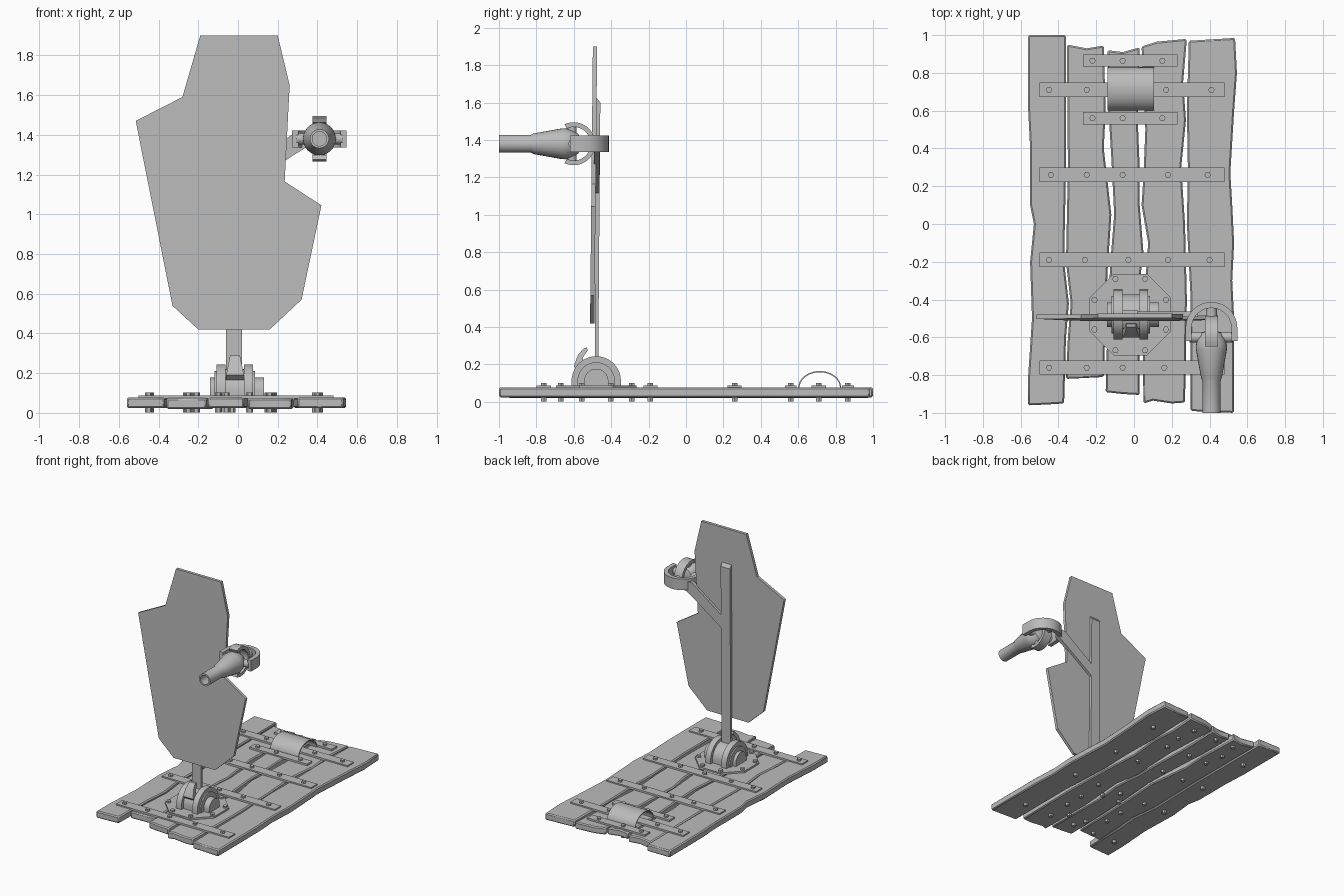
import bpy, bmesh, math
from math import sin, cos, pi

if "Cube" in bpy.data.objects:
    bpy.data.objects.remove(bpy.data.objects["Cube"])

grey = bpy.data.materials.new("plain_grey")
grey.diffuse_color = (0.5, 0.5, 0.5, 1)
grey.use_nodes = True
grey.node_tree.nodes["Principled BSDF"].inputs["Base Color"].default_value = grey.diffuse_color


def finish(name, bm, bevel=0.0):
    bmesh.ops.remove_doubles(bm, verts=bm.verts, dist=1e-5)
    bmesh.ops.recalc_face_normals(bm, faces=bm.faces)
    me = bpy.data.meshes.new(name)
    bm.to_mesh(me)
    bm.free()
    me.materials.append(grey)
    me.shade_smooth()
    me.set_sharp_from_angle(angle=math.radians(30))
    ob = bpy.data.objects.new(name, me)
    bpy.context.scene.collection.objects.link(ob)
    if bevel:
        mod = ob.modifiers.new("edge_bevel", 'BEVEL')
        mod.width = bevel
        mod.segments = 1
        mod.limit_method = 'ANGLE'
    return ob


PLANES = {'xy': lambda a, b, c: (a, b, c),
          'xz': lambda a, b, c: (a, c, b),
          'yz': lambda a, b, c: (c, a, b)}


def add_prism(bm, pts, plane, lo, hi):
    f = PLANES[plane]
    bot = [bm.verts.new(f(a, b, lo)) for a, b in pts]
    top = [bm.verts.new(f(a, b, hi)) for a, b in pts]
    bm.faces.new(bot)
    bm.faces.new(top)
    n = len(pts)
    for i in range(n):
        j = (i + 1) % n
        bm.faces.new((bot[i], bot[j], top[j], top[i]))


def prism(name, pts, plane, lo, hi, bevel=0.0):
    bm = bmesh.new()
    add_prism(bm, pts, plane, lo, hi)
    return finish(name, bm, bevel)


def box(name, x0, x1, y0, y1, z0, z1, bevel=0.0):
    return prism(name, [(x0, y0), (x1, y0), (x1, y1), (x0, y1)], 'xy', z0, z1, bevel)


def arc(cx, cy, r, a0, a1, n):
    steps = [math.radians(a0 + (a1 - a0) * i / n) for i in range(n + 1)]
    return [(cx + r * cos(t), cy + r * sin(t)) for t in steps]


def lathe_y(name, profile, cx, cz, n=24):
    bm = bmesh.new()
    rings = [[bm.verts.new((cx + r * cos(2 * pi * k / n), y, cz + r * sin(2 * pi * k / n)))
              for k in range(n)] if r else [bm.verts.new((cx, y, cz))] for r, y in profile]
    for a, b in zip(rings, rings[1:]):
        for k in range(n):
            q = [a[k % len(a)], a[(k + 1) % n % len(a)], b[(k + 1) % n % len(b)], b[k % len(b)]]
            bm.faces.new(list(dict.fromkeys(q)))
    return finish(name, bm)


# weathered planks: left edge going down, then right edge going up
planks = {}
planks["plank_1"] = [(-.56, 1), (-.56, .6), (-.55, .4), (-.55, .1), (-.53, 0), (-.55, -.2), (-.54, -.5),
                     (-.56, -.8), (-.56, -.96), (-.45, -.955), (-.37, -.95), (-.36, -.6), (-.345, -.42),
                     (-.37, -.2), (-.36, .3), (-.36, 1)]
planks["plank_2"] = [(-.355, .95), (-.35, .3), (-.36, -.2), (-.335, -.42), (-.35, -.6), (-.36, -.82),
                     (-.16, -.81), (-.15, -.5), (-.14, -.25), (-.12, .05), (-.16, .4), (-.15, .6),
                     (-.16, .945), (-.25, .93)]
planks["plank_3"] = [(-.14, .92), (-.135, .6), (-.12, .35), (-.105, .05), (-.125, -.2), (-.14, -.5),
                     (-.15, -.89), (-.06, -.9), (.03, -.905), (.025, -.35), (.05, -.15), (.03, .1),
                     (.03, .3), (.02, .55), (.03, .935), (-.06, .91)]
planks["plank_4"] = [(.04, .94), (.06, .5), (.05, .25), (.04, .1), (.075, -.1), (.06, -.3), (.045, -.5),
                     (.05, -.95), (.1, -.935), (.2, -.95), (.27, -.945), (.28, -.4), (.27, 0),
                     (.25, .3), (.275, .55), (.26, .75), (.28, .98), (.12, .965)]
planks["plank_5"] = [(.29, .97), (.28, .6), (.285, .3), (.28, 0), (.3, -.4), (.3, -.99), (.53, -1),
                     (.53, -.5), (.52, -.3), (.53, -.1), (.52, .1), (.51, .27), (.53, .6), (.545, .8),
                     (.535, .985)]
for i, (name, pts) in enumerate(planks.items()):
    drop = 0.004 * (i % 2)
    prism(name, pts, 'xy', .024 - drop, .078 - drop, .008)

# metal straps across the planks
bolts = []
for i, (y, xs) in enumerate([(.71, (-.45, -.25, .17, .41)), (.26, (-.44, -.25, -.06, .18, .39)),
                             (-.19, (-.45, -.26, -.03, .18, .40)), (-.76, (-.45, -.25, -.06, .16, .40))]):
    box(f"long_strap_{i + 1}", -.5, .48, y - .038, y + .038, .072, .088)
    bolts += [(x, y) for x in xs]
for i, y in enumerate((.865, .56)):
    box(f"short_strap_{i + 1}", -.27, .23, y - .032, y + .032, .072, .088)
    bolts += [(x, y) for x in (-.22, -.06, .15)]

# heel loop
outer = [(.715 + .115 * cos(t * pi / 20), .075 + .09 * sin(t * pi / 20)) for t in range(21)]
inner = [(.715 + .108 * cos(t * pi / 20), .075 + .083 * sin(t * pi / 20)) for t in range(20, -1, -1)]
prism("strap_loop", outer + inner, 'yz', -.14, .105)

# octagonal base plate
CX, CY = -.02, -.48
prism("octagon_plate", arc(CX, CY, .233, 22.5, 337.5, 7), 'xy', .07, .088)
bolts += arc(CX, CY, .205, 22.5, 337.5, 7)

# hex bolts through the planks
bm = bmesh.new()
for x, y in bolts:
    add_prism(bm, arc(x, y, .017, 0, 300, 5), 'xy', .08, .102)
    add_prism(bm, arc(x, y, .017, 0, 300, 5), 'xy', .002, .03)
finish("bolts", bm)


# hinge: two cheeks, drum, axle and lever
def hump(r):
    return [(CY + r, .08)] + arc(CY, .112, r, 0, 180, 20) + [(CY - r, .08)]


prism("hinge_cheek_left", hump(.132), 'yz', -.108, -.062)
prism("hinge_cheek_right", hump(.132), 'yz', .03, .075)
prism("hinge_drum", hump(.108), 'yz', -.063, .031)
prism("hinge_axle", hump(.065), 'yz', -.142, .132)
prism("hinge_collar", hump(.1), 'yz', -.118, .085)
lever = prism("hinge_lever", [(-.555, .15), (-.6, .19), (-.578, .25), (-.545, .288), (-.53, .29),
                              (-.525, .275), (-.55, .24), (-.555, .19)], 'yz', -.06, .03)
for v in lever.data.vertices:
    v.co.x = -.015 + (v.co.x + .015) * (1 - 4.5 * max(0, v.co.z - .19))

# post and side arm behind the shield
prism("post", [(-.488, .12), (-.47, .12), (-.458, 1.6), (-.485, 1.635)], 'yz', -.06, .02)
prism("side_arm", [(-.02, 1.09), (.26, 1.285), (.34, 1.335), (.34, 1.405), (.27, 1.4), (-.02, 1.19)],
      'xz', -.492, -.462)

# shield plate leaning slightly back
shield = prism("shield", [(-.19, 1.9), (.2, 1.9), (.26, 1.65), (.235, 1.165), (.42, 1.045), (.32, .57),
                          (.16, .42), (-.2, .42), (-.33, .54), (-.515, 1.47), (-.28, 1.59)],
               'xz', -.513, -.49)
for v in shield.data.vertices:
    v.co.y += .015 * (v.co.z - .42) / 1.48

# nozzle with hollow muzzle and rounded back
GX, GZ = .41, 1.38
lathe_y("nozzle", [(0, -.88), (.036, -.88), (.036, -1), (.048, -1), (.048, -.83), (.055, -.815),
                   (.082, -.665), (.083, -.645), (.074, -.61), (.052, -.575), (0, -.555)], GX, GZ)

# gimbal: horizontal yoke holding a vertical fork
yoke = [(GX + .137, -.62)] + arc(GX, -.55, .137, 0, 180, 18) + [(GX - .137, -.62), (GX - .105, -.62)]
yoke += arc(GX, -.55, .105, 180, 0, 18) + [(GX + .105, -.62)]
prism("yoke", yoke, 'xy', GZ - .043, GZ + .043)
fork = arc(-.6, GZ, .115, 115, -115, 20) + arc(-.6, GZ, .09, -115, 115, 20)
prism("fork", fork, 'yz', GX - .035, GX + .035)
prism("yoke_pivot", arc(-.6, GZ, .028, 0, 345, 23), 'yz', GX - .115, GX + .115)
prism("fork_pivot", arc(GX, -.61, .025, 0, 345, 23), 'xy', GZ - .1, GZ + .1)
prism("gimbal_link", arc(GX, GZ, .03, 0, 345, 23), 'xz', -.505, -.43)
